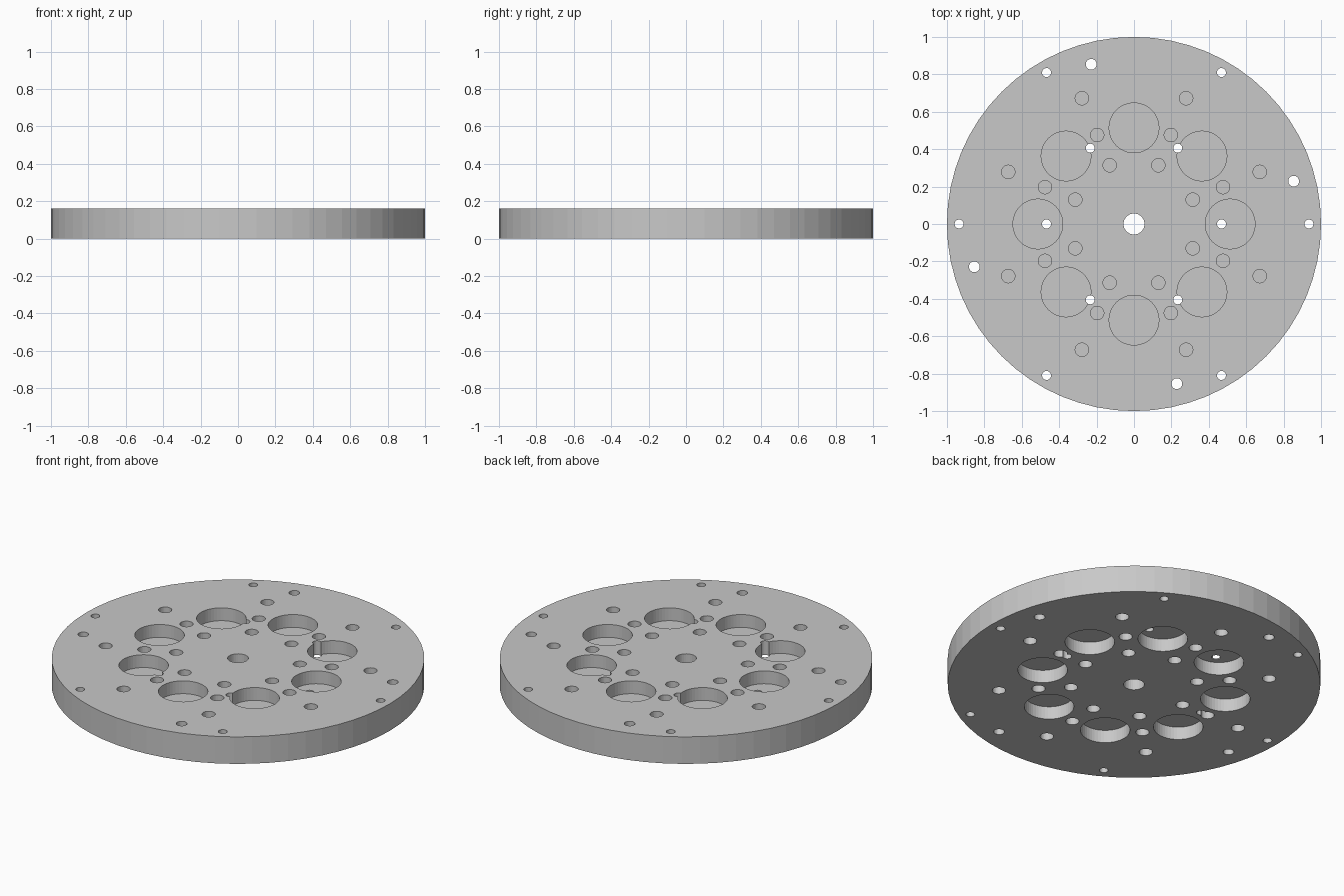
import bpy
import bmesh
from math import cos, sin, radians
from mathutils import Matrix, Vector

old = bpy.data.objects.get("Cube")
if old:
    bpy.data.objects.remove(old, do_unlink=True)

THICK = 0.16    # disc thickness
DEPTH = 0.076   # depth of the blind pockets on each face
OVER = 0.05     # cutter overshoot

grey = bpy.data.materials.new("plain_grey")
grey.use_nodes = True
colour = (0.58, 0.58, 0.58, 1)
grey.diffuse_color = colour
grey.node_tree.nodes["Principled BSDF"].inputs["Base Color"].default_value = colour


def cylinders(name, items):
    """One object made of upright cylinders: (x, y, radius, z0, z1, sides)."""
    bm = bmesh.new()
    for x, y, r, z0, z1, sides in items:
        place = Matrix.Translation(Vector((x, y, (z0 + z1) / 2)))
        bmesh.ops.create_cone(bm, cap_ends=True, segments=sides, radius1=r,
                              radius2=r, depth=z1 - z0, matrix=place)
    mesh = bpy.data.meshes.new(name)
    bm.to_mesh(mesh)
    bm.free()
    mesh.materials.append(grey)
    ob = bpy.data.objects.new(name, mesh)
    bpy.context.collection.objects.link(ob)
    return ob


def ring(count, dist, radius, start, z0, z1, sides=24):
    """Evenly spaced holes on a circle."""
    angles = [radians(start + 360 * i / count) for i in range(count)]
    return [(dist * cos(a), dist * sin(a), radius, z0, z1, sides) for a in angles]


def pockets(start, z0, z1):
    """Eight large pockets with three rings of small blind holes between them."""
    items = ring(8, 0.514, 0.133, start, z0, z1, 48)
    for dist in (0.34, 0.515, 0.728):
        items += ring(8, dist, 0.036, start + 22.5, z0, z1)
    return items


disc = cylinders("disc", [(0, 0, 1, 0, THICK, 64)])

# Holes through the whole disc
through = (-OVER, THICK + OVER)
holes = [(0, 0, 0.056, *through, 32)]
holes += ring(6, 0.935, 0.024, 0, *through)
holes += ring(6, 0.468, 0.024, 0, *through)
holes += ring(4, 0.884, 0.029, 15, *through)

# Pockets on the two faces are staggered by half a step
cutters = [
    cylinders("top_pocket_cutter", pockets(0, THICK - DEPTH, THICK + OVER)),
    cylinders("bottom_pocket_cutter", pockets(22.5, -OVER, DEPTH)),
    cylinders("through_hole_cutter", holes),
]

bpy.context.view_layer.objects.active = disc
for cutter in cutters:
    mod = disc.modifiers.new(cutter.name, "BOOLEAN")
    mod.operation = "DIFFERENCE"
    mod.solver = "EXACT"
    mod.object = cutter
    bpy.ops.object.modifier_apply(modifier=mod.name)
    bpy.data.objects.remove(cutter, do_unlink=True)
